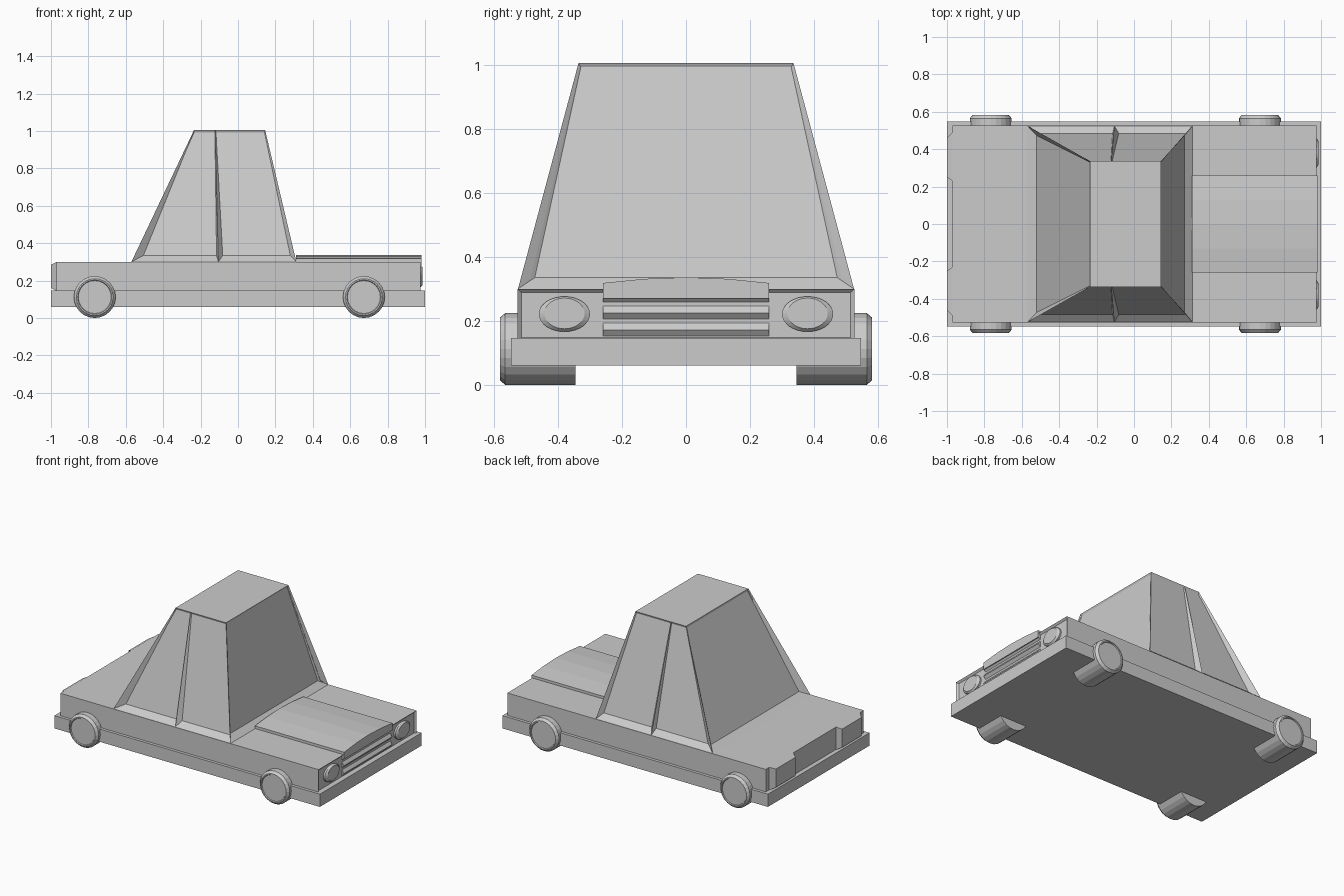
import bpy, bmesh
from math import sin, cos, tau
from mathutils import Vector

if "Cube" in bpy.data.objects:
    bpy.data.objects.remove(bpy.data.objects["Cube"])


def finish(name, bm):
    bmesh.ops.recalc_face_normals(bm, faces=bm.faces)
    me = bpy.data.meshes.new(name)
    bm.to_mesh(me)
    bm.free()
    ob = bpy.data.objects.new(name, me)
    bpy.context.collection.objects.link(ob)
    return ob


def loft(name, rings):
    """Skin a list of equal-length point rings and cap both ends."""
    bm = bmesh.new()
    vs = [[bm.verts.new(p) for p in r] for r in rings]
    n = len(rings[0])
    for a, b in zip(vs, vs[1:]):
        for i in range(n):
            j = (i + 1) % n
            bm.faces.new((a[i], a[j], b[j], b[i]))
    bm.faces.new(vs[0])
    bm.faces.new(vs[-1])
    return finish(name, bm)


def rect_x(x, y0, y1, z0, z1):
    return [(x, y0, z0), (x, y1, z0), (x, y1, z1), (x, y0, z1)]


def ellipse_x(x, y, z, ry, rz, n=32):
    return [(x, y + ry * cos(tau * i / n), z + rz * sin(tau * i / n)) for i in range(n)]


def circle_y(x, y, z, r, n=24):
    return [(x + r * cos(tau * i / n), y, z + r * sin(tau * i / n)) for i in range(n)]


# Lower bumper slab
loft("bumper_slab", [rect_x(x, -0.547, 0.547, 0.06, 0.147) for x in (-1, 1)])

# Body with a shallow recessed front panel
loft("body", [rect_x(-0.97, -0.527, 0.527, 0.14, 0.30),
              rect_x(0.977, -0.527, 0.527, 0.14, 0.30),
              rect_x(0.965, -0.514, 0.514, 0.148, 0.288)])

# Raised hood with a gently arched top
arch = [(-0.26, 0.27), (-0.26, 0.318), (-0.13, 0.331), (0, 0.336),
        (0.13, 0.331), (0.26, 0.318), (0.26, 0.27)]
loft("hood", [[(x, y, z) for y, z in arch] for x in (0.31, 0.982)])

# Zigzag grille slats
slats = [(0.93, 0.275), (0.98, 0.275), (0.96, 0.253), (0.98, 0.225),
         (0.96, 0.20), (0.98, 0.172), (0.96, 0.145), (0.93, 0.145)]
loft("grille", [[(x, y, z) for x, z in slats] for y in (-0.26, 0.26)])

# Headlights, tail lights and wheels on both sides
for side, s in (("left", 1), ("right", -1)):
    y = 0.38 * s
    loft(f"headlight_{side}", [ellipse_x(0.955, y, 0.221, 0.08, 0.055),
                               ellipse_x(0.976, y, 0.221, 0.08, 0.055),
                               ellipse_x(0.986, y, 0.223, 0.063, 0.048)])
    loft(f"tail_light_{side}", [rect_x(-0.96, 0.23 * s, 0.49 * s, 0.145, 0.30),
                                rect_x(-0.97, 0.23 * s, 0.49 * s, 0.145, 0.30),
                                rect_x(-1.0, 0.25 * s, 0.46 * s, 0.16, 0.285)])
    for end, x in (("front", 0.673), ("rear", -0.766)):
        loft(f"{end}_wheel_{side}", [circle_y(x, yy * s, 0.112, r) for yy, r in
                                     ((0.345, 0.112), (0.565, 0.112), (0.582, 0.098),
                                      (0.582, 0.091), (0.576, 0.088))])

# Cabin: tapered shell whose window faces sink inward from sharp pillars
ZB, ZT, YB, YT = 0.30, 1.005, 0.525, 0.336
XB, XT = (-0.57, -0.105, 0.312), (-0.235, -0.122, 0.145)
bm = bmesh.new()
low = [[bm.verts.new((x, s * YB, ZB)) for x in XB] for s in (-1, 1)]
top = [[bm.verts.new((x, s * YT, ZT)) for x in XT] for s in (-1, 1)]
for g in (low, top):
    bm.faces.new(g[0] + g[1][::-1])


def window(b0, b1, t0, t1, u0, u1, depth):
    c = (b0.co + b1.co + t0.co + t1.co) / 4
    n = (b1.co - b0.co).cross(t0.co - b0.co).normalized()
    if n.dot(c - Vector((-0.1, 0, 0.6))) < 0:
        n = -n

    def at(u, v, d):
        lo, hi = b0.co.lerp(b1.co, u), t0.co.lerp(t1.co, u)
        return bm.verts.new(lo.lerp(hi, v) - n * d)

    outer = [b0, b1, t1, t0]
    inner = [at(u0, 0.06, depth), at(u1, 0.06, depth),
             at(0.985, 0.985, 0.008), at(0.015, 0.985, 0.008)]
    for i in range(4):
        j = (i + 1) % 4
        bm.faces.new((outer[i], outer[j], inner[j], inner[i]))
    bm.faces.new(inner)


for k in (0, 1):
    window(low[k][0], low[k][1], top[k][0], top[k][1], 0.10, 0.98, 0.03)
    window(low[k][1], low[k][2], top[k][1], top[k][2], 0.06, 0.95, 0.03)
for i in (0, 2):
    window(low[0][i], low[1][i], top[0][i], top[1][i], 0.04, 0.96, 0.033)
finish("cabin", bm)
